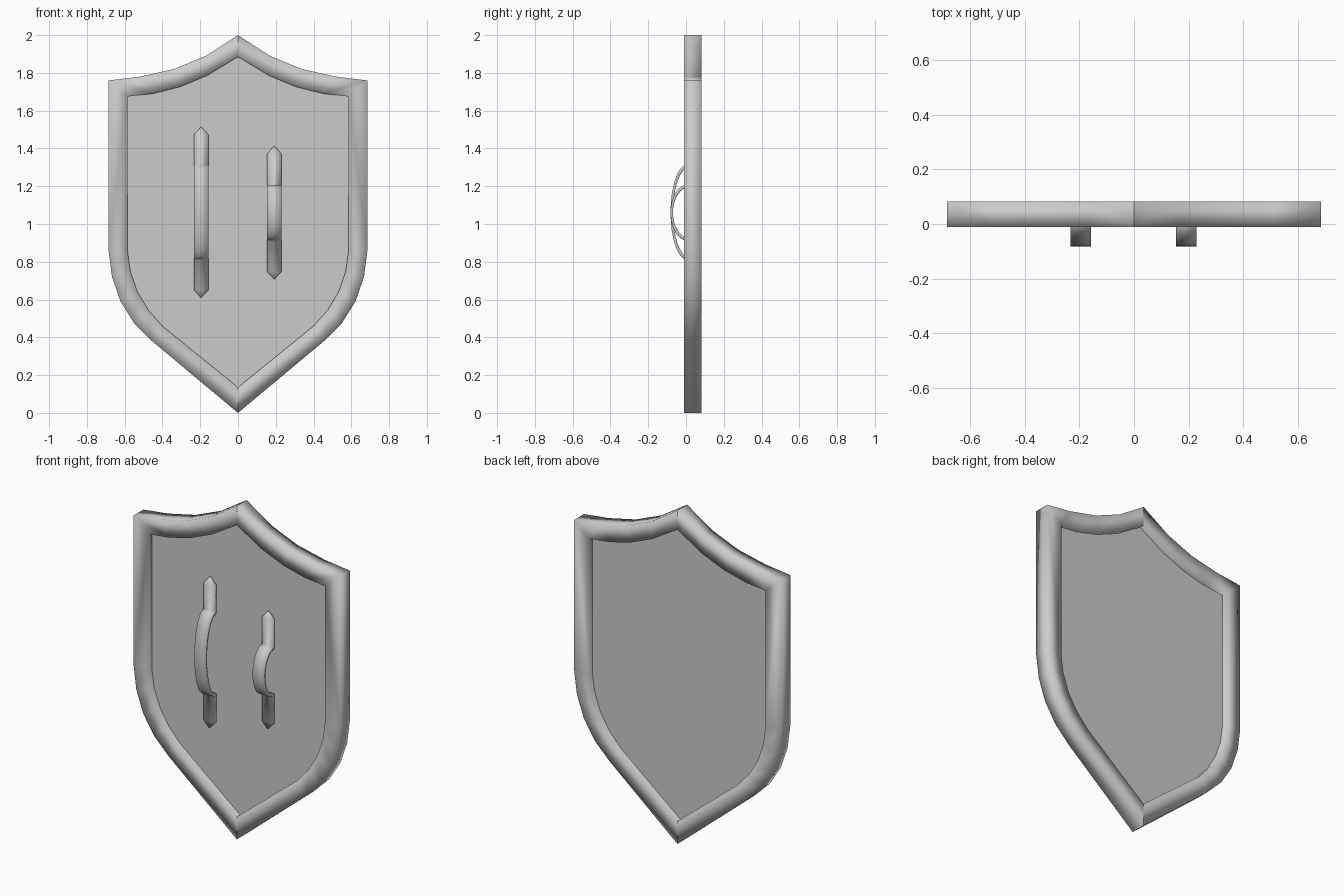
import bpy, math

if "Cube" in bpy.data.objects:
    bpy.data.objects.remove(bpy.data.objects["Cube"])

# Right half of the shield outline (x, z), top point to bottom point
OUTER = [(0, 2.0), (0.17, 1.89), (0.34, 1.82), (0.52, 1.78), (0.685, 1.76), (0.685, 0.86),
         (0.667, 0.72), (0.622, 0.59), (0.55, 0.475), (0.455, 0.38), (0, 0)]
INNER = [(0, 1.885), (0.165, 1.785), (0.31, 1.725), (0.45, 1.69), (0.585, 1.675), (0.585, 0.86),
         (0.57, 0.75), (0.532, 0.64), (0.475, 0.545), (0.40, 0.46), (0, 0.135)]
FRONT, BACK = -0.011, 0.082            # rim depth
PANEL_FRONT, PANEL_BACK = 0.019, 0.052  # recessed board


def make(name, verts, faces, smooth):
    me = bpy.data.meshes.new(name)
    me.from_pydata(verts, [], faces)
    me.polygons.foreach_set("use_smooth", [smooth] * len(me.polygons))
    ob = bpy.data.objects.new(name, me)
    bpy.context.collection.objects.link(ob)
    return ob


def tube_faces(n):
    """Quads joining n consecutive four-cornered sections."""
    return [(4 * i + j, 4 * i + (j + 1) % 4, 4 * i + 4 + (j + 1) % 4, 4 * i + 4 + j)
            for i in range(n - 1) for j in range(4)]


# Rim: square section following the outline, mirrored with a crease at the seam
verts = []
for (xo, zo), (xi, zi) in zip(OUTER, INNER):
    verts += [(xo, FRONT, zo), (xo, BACK, zo), (xi, BACK, zi), (xi, FRONT, zi)]
rim = make("shield_rim", verts, tube_faces(len(OUTER)), True)
mirror = rim.modifiers.new("mirror", 'MIRROR')
mirror.use_mirror_merge = False

# Board: flat front and back faces inside the rim
loop = INNER + [(-x, z) for x, z in INNER[-2:0:-1]]
n = len(loop)
make("shield_board",
     [(x, PANEL_FRONT, z) for x, z in loop] + [(x, PANEL_BACK, z) for x, z in loop],
     [tuple(range(n))[::-1], tuple(range(n, 2 * n))], False)


# Straps: pointed flat ends with a bowed middle
def strap(name, x, zc, half_len, half_bow, width=0.038, thick=0.013, steps=16):
    y0, depth = 0.006, 0.088
    sections = [(0.001, y0, half_len, PANEL_FRONT, half_len),
                (width, y0, half_len - 0.04, PANEL_FRONT, half_len - 0.04)]
    for i in range(steps + 1):
        a = math.pi * i / steps
        c, s = math.cos(a), math.sin(a)
        sections.append((width, y0 - depth * s, half_bow * c,
                         PANEL_FRONT - (depth + PANEL_FRONT - y0 - thick) * s,
                         (half_bow - thick) * c))
    sections += [(w, yo, -zo, yi, -zi) for w, yo, zo, yi, zi in sections[1::-1]]
    v = []
    for w, yo, zo, yi, zi in sections:
        v += [(x - w, yo, zc + zo), (x + w, yo, zc + zo), (x + w, yi, zc + zi), (x - w, yi, zc + zi)]
    m = len(sections)
    f = tube_faces(m) + [(3, 2, 1, 0), tuple(range(4 * m - 4, 4 * m))]
    f = [q[::-1] for q in f]
    return make(name, v, f, True)


strap("arm_strap", -0.195, 1.062, 0.452, 0.252)
strap("hand_grip", 0.192, 1.06, 0.352, 0.148)

# Consistent outward normals on the closed or swept parts
import bmesh
for ob in bpy.context.collection.objects:
    if ob.name != "shield_board":
        bm = bmesh.new()
        bm.from_mesh(ob.data)
        if ob.name == "shield_rim":
            # outer wall must face away from the centre line
            wall = max(bm.faces, key=lambda f: f.calc_center_median().x)
            wall.normal_update()
            if wall.normal.x < 0:
                bmesh.ops.reverse_faces(bm, faces=bm.faces[:])
        else:
            bmesh.ops.recalc_face_normals(bm, faces=bm.faces[:])
        bm.to_mesh(ob.data)
        bm.free()
